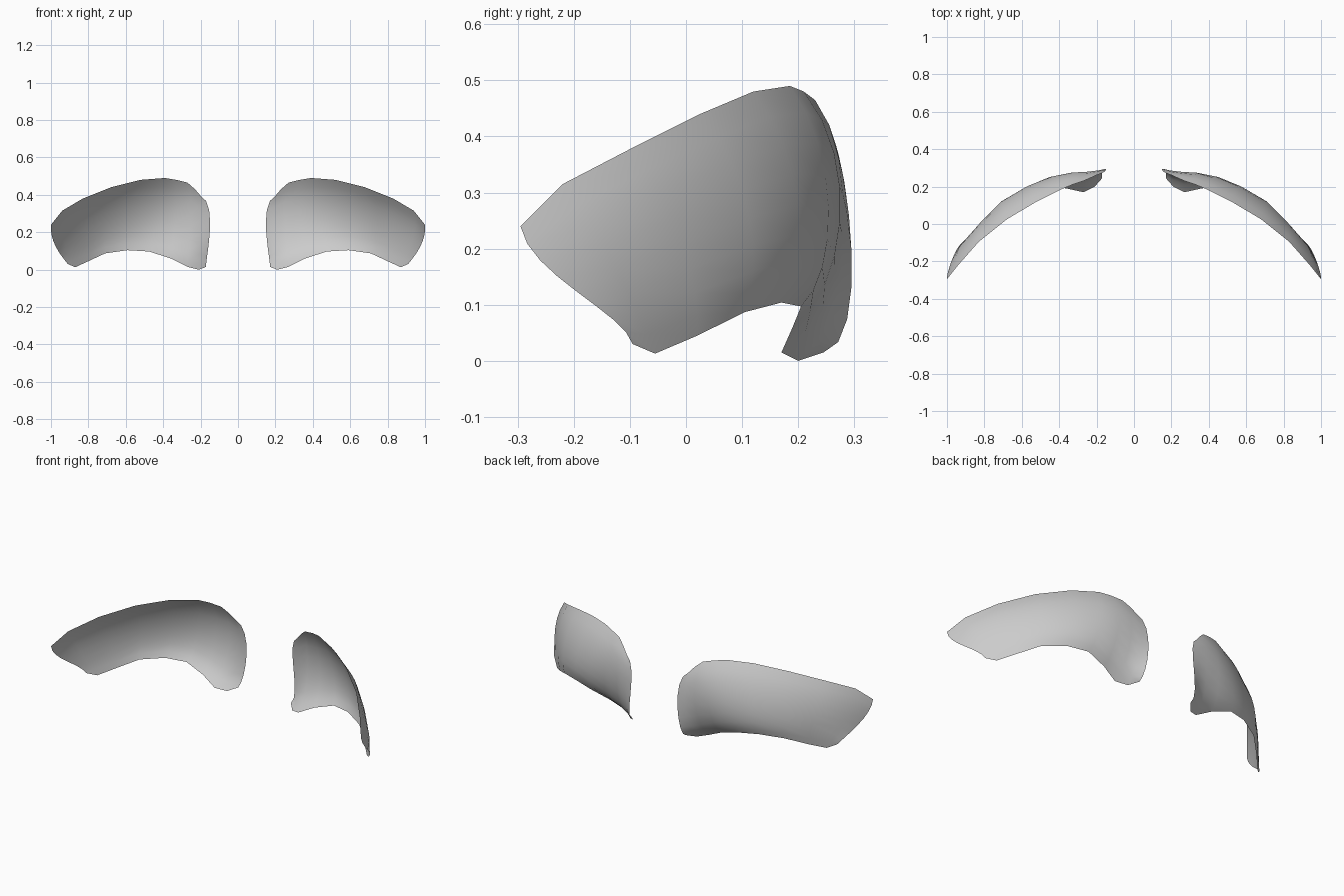
import bpy
from mathutils import Vector

default_cube = bpy.data.objects.get("Cube")
if default_cube:
    bpy.data.objects.remove(default_cube, do_unlink=True)

# Ribs of the curved shell in hundredths, from the inner edge outwards;
# each rib runs from the lower rim to the upper rim
RIBS = [
    [(17, 24.5, 1.5), (16, 29.3, 11), (15, 28.8, 28), (20, 26.2, 39.5)],
    [(21, 20, 0), (20, 27.3, 12), (19, 28.5, 29), (23, 24.8, 43)],
    [(27, 17, 1.5), (26, 26, 14), (25, 27.8, 32), (27, 23, 46.5)],
    [(36, 19, 6), (34.5, 26, 17), (33, 27.2, 33), (33, 21, 48)],
    [(47.5, 20.5, 9.7), (45, 25, 20), (42, 24.5, 35), (39, 18.5, 49)],
    [(59, 17, 10.4), (57, 20.3, 21), (55, 18.5, 35), (52, 12, 48)],
    [(71, 10.5, 8.7), (71, 12, 19), (70, 9.5, 32), (68, 2.5, 44)],
    [(80, 2, 4.5), (82, 1, 15), (83.5, -3, 27), (83, -9.5, 38)],
    [(87, -5.5, 1.3), (91.5, -9.8, 11), (94.5, -15, 21.5), (94, -22, 31.5)],
    [(91, -9.5, 3), (95.5, -15, 9), (99, -24, 16), (100, -29.5, 24)],
]
ROWS = 9


def make_material(name, colour):
    material = bpy.data.materials.new(name)
    material.use_nodes = True
    material.diffuse_color = colour
    shader = material.node_tree.nodes["Principled BSDF"]
    shader.inputs["Base Color"].default_value = colour
    return material


def rib_point(rib, position):
    """Point on the smooth curve passing through every point of a rib."""
    point = Vector((0, 0, 0))
    for i, knot in enumerate(rib):
        weight = 1.0
        for j in range(len(rib)):
            if j != i:
                weight *= (position - j) / (i - j)
        point += Vector(knot) * weight
    return point / 100


def make_shell(name, side, material):
    """Open curved sheet lofted through the ribs, bulging to the back."""
    verts = []
    for rib in RIBS:
        for row in range(ROWS):
            point = rib_point(rib, row * (len(rib) - 1) / (ROWS - 1))
            verts.append((point.x * side, point.y, max(point.z, 0)))

    faces = []
    for column in range(len(RIBS) - 1):
        for row in range(ROWS - 1):
            a = column * ROWS + row
            b = a + ROWS
            quad = (a, a + 1, b + 1, b)
            faces.append(quad if side > 0 else quad[::-1])

    mesh = bpy.data.meshes.new(name)
    mesh.from_pydata(verts, [], faces)
    mesh.materials.append(material)
    for polygon in mesh.polygons:
        polygon.use_smooth = True
    shell = bpy.data.objects.new(name, mesh)
    bpy.context.scene.collection.objects.link(shell)
    return shell


# Matching pair of shells
grey = make_material("plain grey", (0.6, 0.6, 0.6, 1))
make_shell("left_shell", 1, grey)
make_shell("right_shell", -1, grey)
